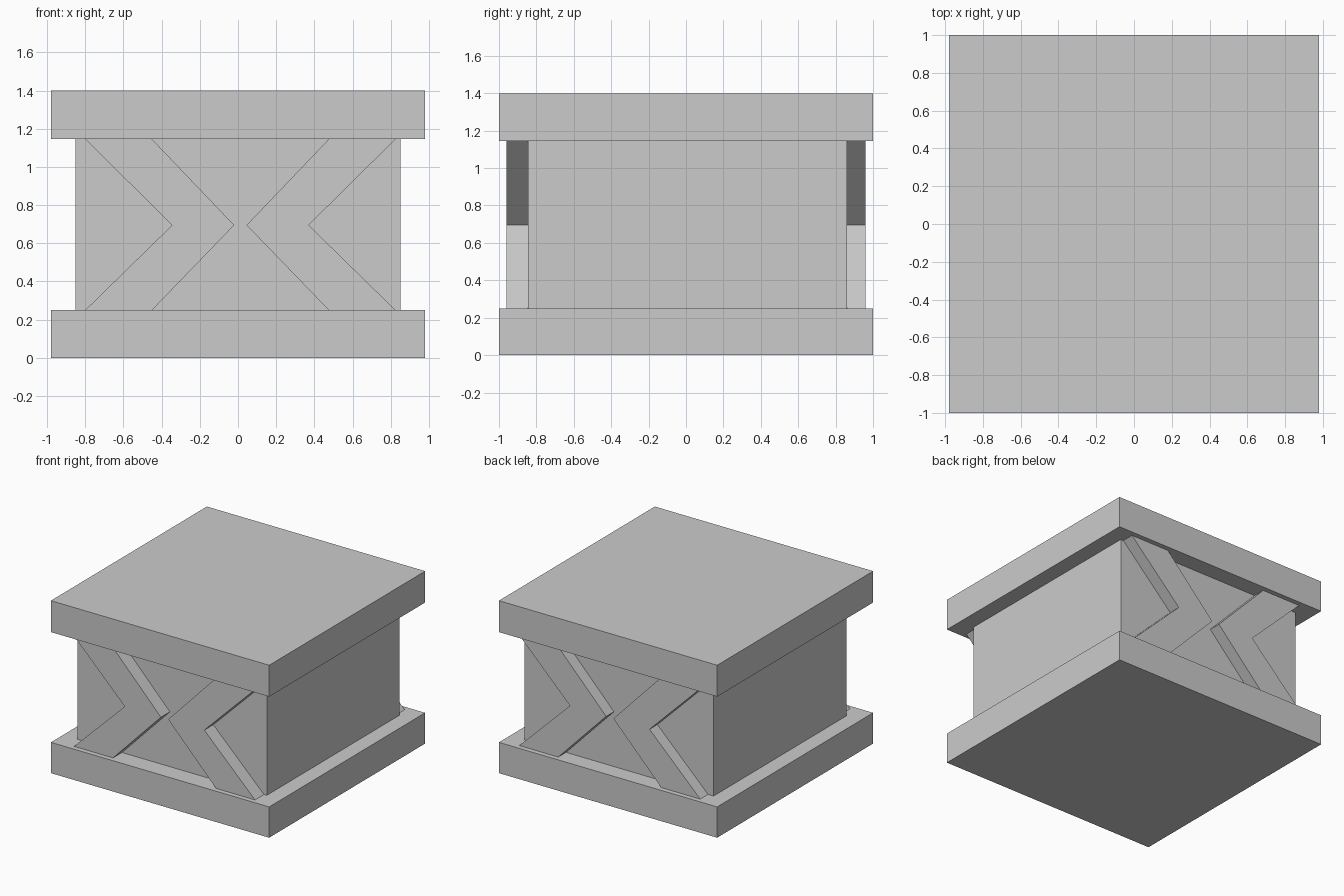
import bpy

if "Cube" in bpy.data.objects:
    bpy.data.objects.remove(bpy.data.objects["Cube"])

Z_LOW, Z_MID, Z_HIGH, Z_TOP = 0.25, 0.695, 1.145, 1.40


def box(name, x0, x1, y0, y1, z0, z1):
    bpy.ops.mesh.primitive_cube_add(
        size=1, location=((x0 + x1) / 2, (y0 + y1) / 2, (z0 + z1) / 2))
    ob = bpy.context.object
    ob.name = name
    ob.scale = (x1 - x0, y1 - y0, z1 - z0)
    bpy.ops.object.transform_apply(location=False, rotation=False, scale=True)
    return ob


def chevron(name, outer, inner, concave_tip, convex_tip, y0, y1):
    """Extrude a V-shaped band along y."""
    profile = [(outer, Z_LOW), (inner, Z_LOW), (convex_tip, Z_MID),
               (inner, Z_HIGH), (outer, Z_HIGH), (concave_tip, Z_MID)]
    if outer > inner:
        profile.reverse()
    n = len(profile)
    verts = [(x, y, z) for y in (y0, y1) for x, z in profile]
    faces = [tuple(range(n)), tuple(range(2 * n - 1, n - 1, -1))]
    faces += [(i, i + n, (i + 1) % n + n, (i + 1) % n) for i in range(n)]
    mesh = bpy.data.meshes.new(name)
    mesh.from_pydata(verts, [], faces)
    ob = bpy.data.objects.new(name, mesh)
    bpy.context.collection.objects.link(ob)
    return ob


# Overhanging slabs and the block between them
box("base_slab", -0.98, 0.98, -1, 1, 0, Z_LOW)
box("top_slab", -0.98, 0.98, -1, 1, Z_HIGH, Z_TOP)
box("core_block", -0.85, 0.85, -0.845, 0.86, Z_LOW, Z_HIGH)

# Raised chevrons on the front and back faces, pointing at each other
for side, y0, y1 in (("front", -0.96, -0.845), ("back", 0.86, 0.96)):
    chevron(side + "_left_chevron", -0.80, -0.45, -0.345, -0.02, y0, y1)
    chevron(side + "_right_chevron", 0.825, 0.475, 0.37, 0.045, y0, y1)
